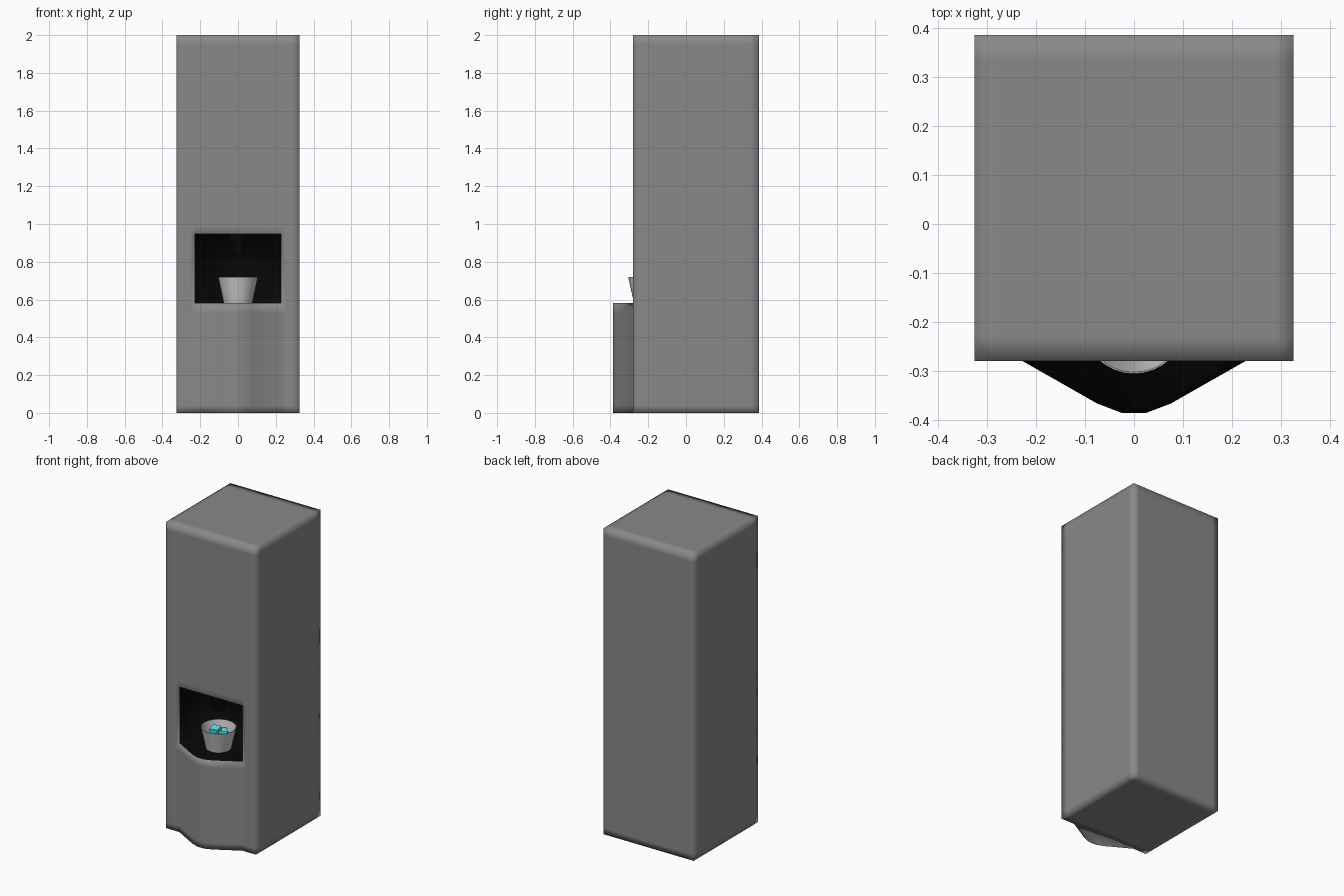
import bpy, bmesh, math
from mathutils import Vector, Matrix

if "Cube" in bpy.data.objects:
    bpy.data.objects.remove(bpy.data.objects["Cube"])


def material(name, rgb):
    m = bpy.data.materials.new(name)
    m.diffuse_color = (*rgb, 1)
    m.use_nodes = True
    m.node_tree.nodes["Principled BSDF"].inputs["Base Color"].default_value = m.diffuse_color
    return m


def make_object(name, bm, mats):
    me = bpy.data.meshes.new(name)
    bm.to_mesh(me)
    bm.free()
    ob = bpy.data.objects.new(name, me)
    bpy.context.collection.objects.link(ob)
    for m in mats:
        me.materials.append(m)
    return ob


def smooth(ob, angle):
    bpy.ops.object.select_all(action='DESELECT')
    ob.select_set(True)
    bpy.context.view_layer.objects.active = ob
    bpy.ops.object.shade_smooth_by_angle(angle=math.radians(angle))


def lathe(name, profile, y, steps, mat):
    bm = bmesh.new()
    vs = [bm.verts.new((r, 0, z)) for r, z in profile]
    es = [bm.edges.new(p) for p in zip(vs, vs[1:])]
    bmesh.ops.spin(bm, geom=vs + es, cent=(0, 0, 0), axis=(0, 0, 1),
                   angle=2 * math.pi, steps=steps)
    bmesh.ops.remove_doubles(bm, verts=bm.verts, dist=1e-4)
    bmesh.ops.recalc_face_normals(bm, faces=bm.faces)
    bmesh.ops.translate(bm, verts=bm.verts, vec=(0, y, 0))
    ob = make_object(name, bm, [mat])
    smooth(ob, 40)
    return ob


grey = material("cabinet_grey", (0.25, 0.25, 0.25))
black = material("niche_black", (0.002, 0.002, 0.002))
white = material("cup_white", (0.8, 0.8, 0.8))
cyan = material("ice_cyan", (0.1, 0.75, 0.85))

# Cabinet: tall box with bulged lower front and a recessed niche
W, F, B, H = 0.326, -0.28, 0.386, 2.0
N, SHELF, ROOF, DEEP = 0.228, 0.582, 0.948, 0.0
bulge = [(-N, F), (-0.075, -0.367), (-0.025, -0.386),
         (0.025, -0.386), (0.075, -0.367), (N, F)]
bm = bmesh.new()


def face(pts, mat=0):
    bm.faces.new([bm.verts.new(p) for p in pts]).material_index = mat


def wall(a, b, z0, z1, mat=0):
    face([(*a, z0), (*b, z0), (*b, z1), (*a, z1)], mat)


levels = [0, SHELF, ROOF, H]
for z0, z1 in zip(levels, levels[1:]):
    for s in (-1, 1):
        wall((s * W, B), (s * W, F), z0, z1)
        wall((s * W, F), (s * N, F), z0, z1)
    wall((-W, B), (W, B), z0, z1)
for a, b in zip(bulge, bulge[1:]):
    wall(a, b, 0, SHELF)
wall((-N, F), (N, F), ROOF, H)
for z in (0, H):
    face([(x, y, z) for x, y in
          [(-W, B), (-W, F), (-N, F), (N, F), (W, F), (W, B)]])
face([(x, y, 0) for x, y in bulge])

# Niche lining
face([(x, y, SHELF) for x, y in [(-N, DEEP)] + bulge + [(N, DEEP)]], 1)
face([(-N, F, ROOF), (N, F, ROOF), (N, DEEP, ROOF), (-N, DEEP, ROOF)], 1)
wall((-N, DEEP), (N, DEEP), SHELF, ROOF, 1)
for s in (-1, 1):
    wall((s * N, F), (s * N, DEEP), SHELF, ROOF, 1)
bmesh.ops.remove_doubles(bm, verts=bm.verts, dist=1e-4)
bmesh.ops.recalc_face_normals(bm, faces=bm.faces)

# Support loops give soft shading at crisp edges
cuts = [(0, s * v) for v in (W - 0.04, N + 0.025) for s in (-1, 1)]
cuts += [(1, F + 0.05), (1, B - 0.05)]
cuts += [(2, v) for v in (0.04, SHELF - 0.05, ROOF + 0.04, H - 0.05)]
for axis, v in cuts:
    n = Vector((0, 0, 0))
    n[axis] = 1
    bmesh.ops.bisect_plane(bm, geom=bm.verts[:] + bm.edges[:] + bm.faces[:],
                           plane_co=n * v, plane_no=n)
for f in bm.faces:
    f.smooth = True
make_object("cabinet", bm, [grey, black])

# Dispensing nozzle under the niche roof
lathe("nozzle", [(0.052, ROOF), (0.036, 0.84), (0.0, 0.84)], -0.2, 24, black)

# Thin-walled cup
lathe("cup", [(0, SHELF + 0.001), (0.076, SHELF + 0.001), (0.106, 0.72),
              (0.103, 0.72), (0.074, 0.59), (0, 0.59)], -0.2, 32, white)

# Ice cubes in the cup
cubes = [(-0.022, -0.2, 0.685, 0.1), (0.04, -0.21, 0.67, 0.5),
         (0.0, -0.155, 0.655, 0.9), (-0.02, -0.235, 0.64, 0.3),
         (0.0, -0.2, 0.62, 0.7)]
for i, (x, y, z, turn) in enumerate(cubes):
    bm = bmesh.new()
    m = (Matrix.Translation((x, y, z)) @ Matrix.Rotation(turn, 4, 'Z')
         @ Matrix.Rotation(0.15 * (-1) ** i, 4, 'X'))
    bmesh.ops.create_cube(bm, size=0.052, matrix=m)
    make_object(f"ice_cube_{i + 1}", bm, [cyan])
